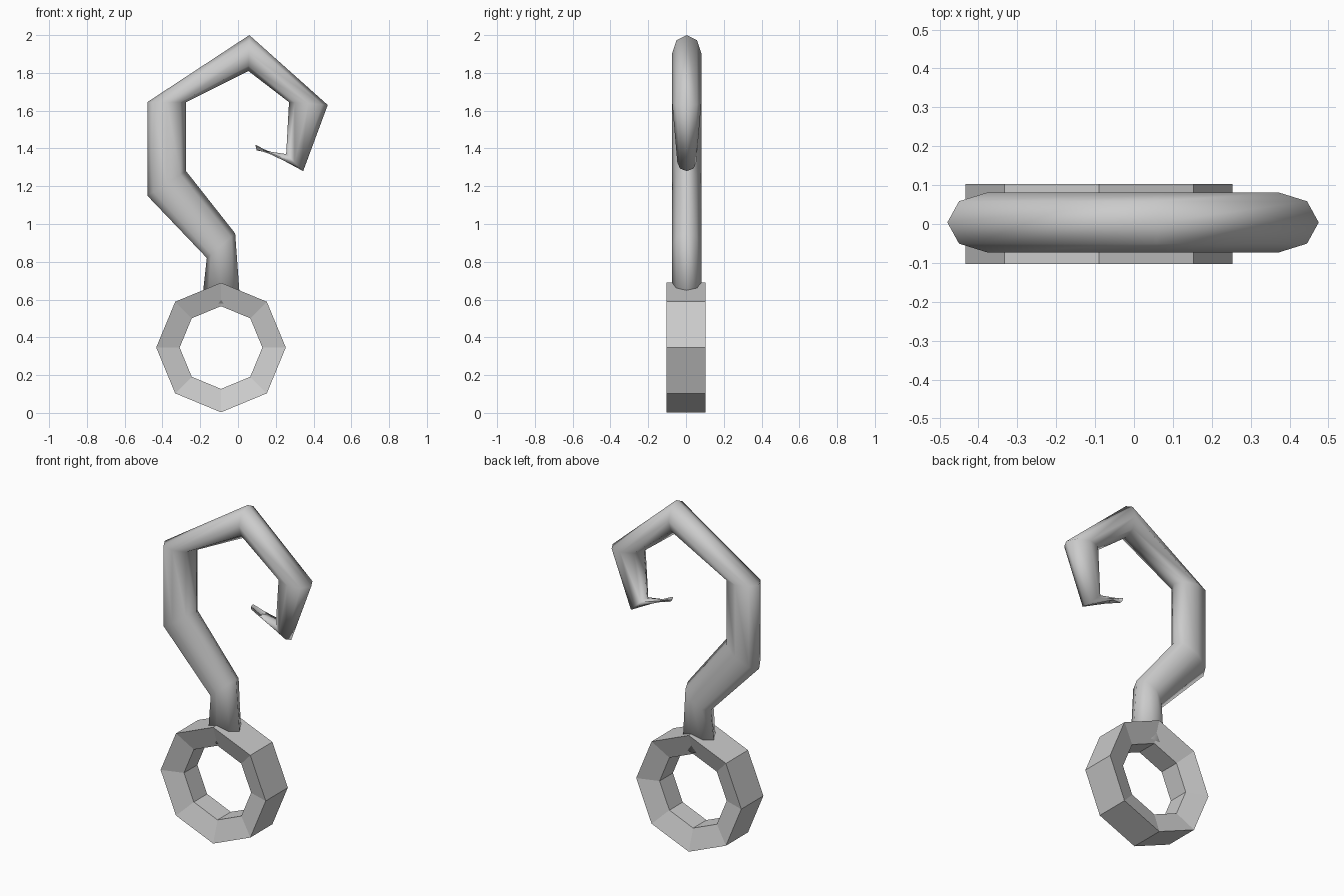
import bpy, bmesh
from math import sin, cos, pi

if "Cube" in bpy.data.objects:
    bpy.data.objects.remove(bpy.data.objects["Cube"])

SIDES = 8


def loft(name, loops, closed=False, smooth=False):
    """Skin a list of vertex loops with quads; cap the ends unless closed."""
    bm = bmesh.new()
    rows = [[bm.verts.new(p) for p in loop] for loop in loops]
    n = len(rows[0])
    pairs = list(zip(rows, rows[1:]))
    if closed:
        pairs.append((rows[-1], rows[0]))
    for a, b in pairs:
        for i in range(n):
            j = (i + 1) % n
            bm.faces.new((a[i], a[j], b[j], b[i]))
    if not closed:
        bm.faces.new(rows[0])
        bm.faces.new(rows[-1])
    bmesh.ops.recalc_face_normals(bm, faces=bm.faces)
    for f in bm.faces:
        f.smooth = smooth
    mesh = bpy.data.meshes.new(name)
    bm.to_mesh(mesh)
    bm.free()
    obj = bpy.data.objects.new(name, mesh)
    bpy.context.collection.objects.link(obj)
    return obj


# Eyelet ring: flat-shaded octagon, wide outside and narrower at the hole
section = [(0.343, -0.103), (0.343, 0.103), (0.219, 0.062), (0.219, -0.062)]
ring_loops = []
for k in range(SIDES):
    a = 2 * pi * k / SIDES
    ring_loops.append([(-0.09 + r * cos(a), y, 0.346 + r * sin(a)) for r, y in section])
loft("eyelet_ring", ring_loops, closed=True)

# Hook: mitred tube; each station is outer x, z, inner x, z, half depth
stations = [
    (-0.192, 0.58, 0.012, 0.58, 0.077),
    (-0.165, 0.82, -0.015, 0.95, 0.077),
    (-0.48, 1.15, -0.275, 1.28, 0.077),
    (-0.48, 1.645, -0.275, 1.645, 0.077),
    (0.06, 2.0, 0.055, 1.81, 0.077),
    (0.475, 1.63, 0.27, 1.645, 0.077),
    (0.345, 1.28, 0.255, 1.37, 0.05),
    (0.092, 1.42, 0.098, 1.39, 0.018),
]
hook_loops = []
for ox, oz, ix, iz, d in stations:
    loop = []
    for k in range(SIDES):
        a = 2 * pi * k / SIDES
        t = (1 - cos(a)) / 2
        loop.append((ox + (ix - ox) * t, 0.004 + d * sin(a), oz + (iz - oz) * t))
    hook_loops.append(loop)
loft("hook", hook_loops, smooth=True)
